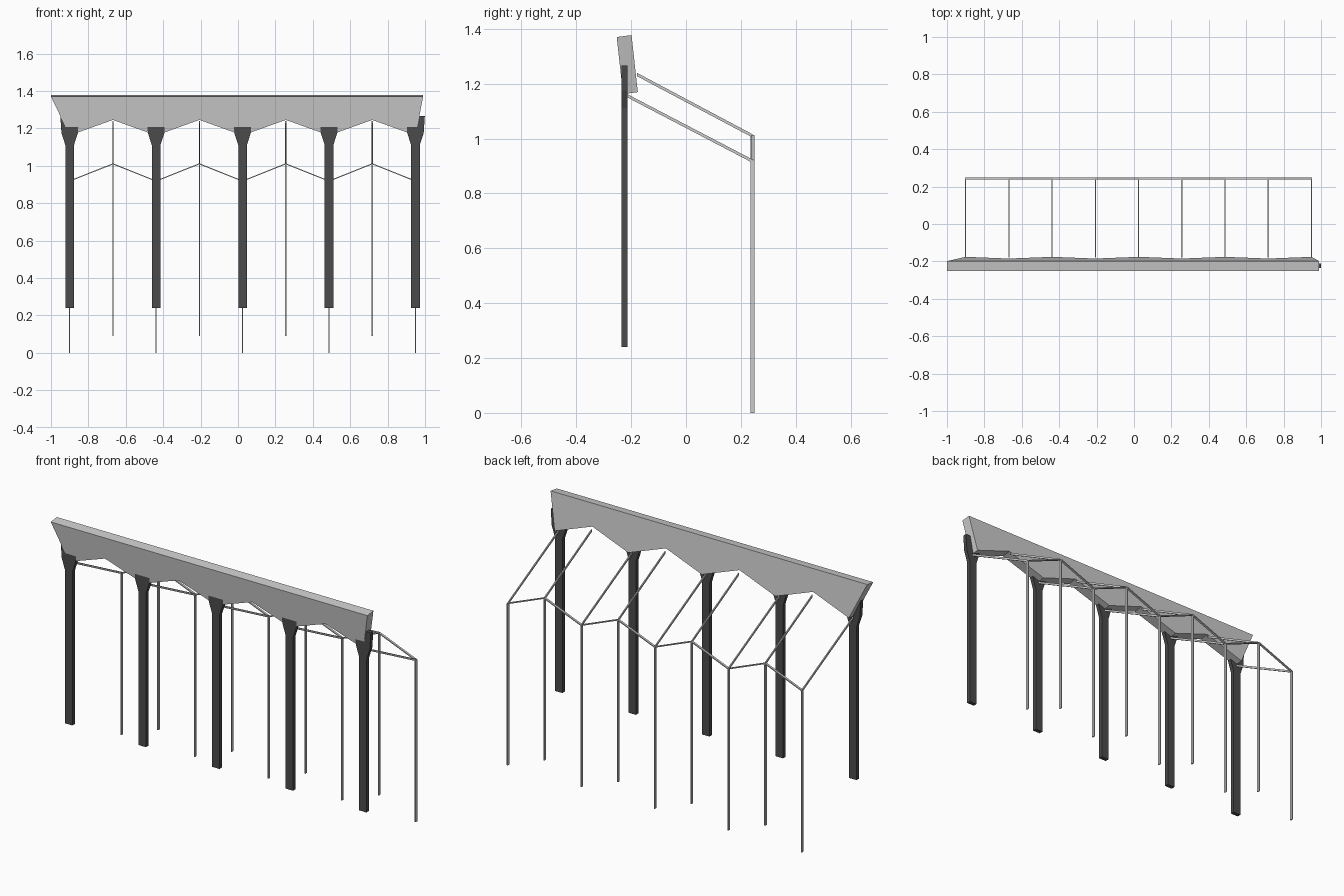
import bpy, bmesh
from mathutils import Vector

if "Cube" in bpy.data.objects:
    bpy.data.objects.remove(bpy.data.objects["Cube"])

COLS = [-0.9 + 0.4622 * i for i in range(5)]
MIDS = [(a + b) / 2 for a, b in zip(COLS, COLS[1:])]

dark = bpy.data.materials.new("dark_column")
dark.diffuse_color = (0.07, 0.07, 0.07, 1)
dark.use_nodes = True
dark.node_tree.nodes["Principled BSDF"].inputs["Base Color"].default_value = dark.diffuse_color


def prism(name, profile, offset, mat=None):
    """Closed polygon extruded along offset."""
    bm = bmesh.new()
    face = bm.faces.new([bm.verts.new(p) for p in profile])
    ext = bmesh.ops.extrude_face_region(bm, geom=[face], use_keep_orig=True)
    verts = [g for g in ext["geom"] if isinstance(g, bmesh.types.BMVert)]
    bmesh.ops.translate(bm, verts=verts, vec=Vector(offset))
    bmesh.ops.recalc_face_normals(bm, faces=bm.faces)
    mesh = bpy.data.meshes.new(name)
    bm.to_mesh(mesh)
    bm.free()
    ob = bpy.data.objects.new(name, mesh)
    bpy.context.collection.objects.link(ob)
    if mat:
        mesh.materials.append(mat)
    return ob


# Leaning fascia board: flared ends and a zigzag lower edge
def lean(x, z):
    return (x, -0.2525 + (1.37 - z) * 0.11, z)


zigzag = []
for i, x in enumerate(COLS):
    zigzag.append(lean(x, 1.162))
    if i < len(MIDS):
        zigzag.append(lean(MIDS[i], 1.245))
prism("fascia_board", [lean(-1.0, 1.37)] + zigzag + [lean(0.99, 1.37)],
      (0, 0.054, 0.007))

# Flat columns with flared heads
half = [(0.023, 0.24), (0.023, 1.11), (0.044, 1.175), (0.05, 1.267)]
for x in COLS:
    outline = [(x + w, -0.2345, z) for w, z in half]
    outline += [(x - w, -0.2345, z) for w, z in reversed(half)]
    prism("column", outline, (0, 0.022, 0), dark)

# Thin rear posts and sloping rafters
T = 0.006
for xs, base, eave, y_head, z_head in ((COLS, 0.0, 0.918, -0.218, 1.158),
                                       (MIDS, 0.09, 1.01, -0.178, 1.233)):
    for x in xs:
        x0 = x - T / 2
        prism("rear_post", [(x0, 0.2345, base), (x0, 0.2495, base),
                            (x0, 0.2495, eave), (x0, 0.2345, eave)], (T, 0, 0))
        h = 0.006
        prism("rafter", [(x0, y_head, z_head - h), (x0, 0.242, eave - h),
                         (x0, 0.242, eave + h), (x0, y_head, z_head + h)], (T, 0, 0))

# Zigzag rear eave rail
low = [(x, 0.918) for x in COLS]
high = [(x, 1.01) for x in MIDS]
path = sorted(low + high)
rail = [(x, 0.237, z - 0.003) for x, z in path]
rail += [(x, 0.237, z + 0.003) for x, z in reversed(path)]
prism("eave_rail", rail, (0, 0.0125, 0))
